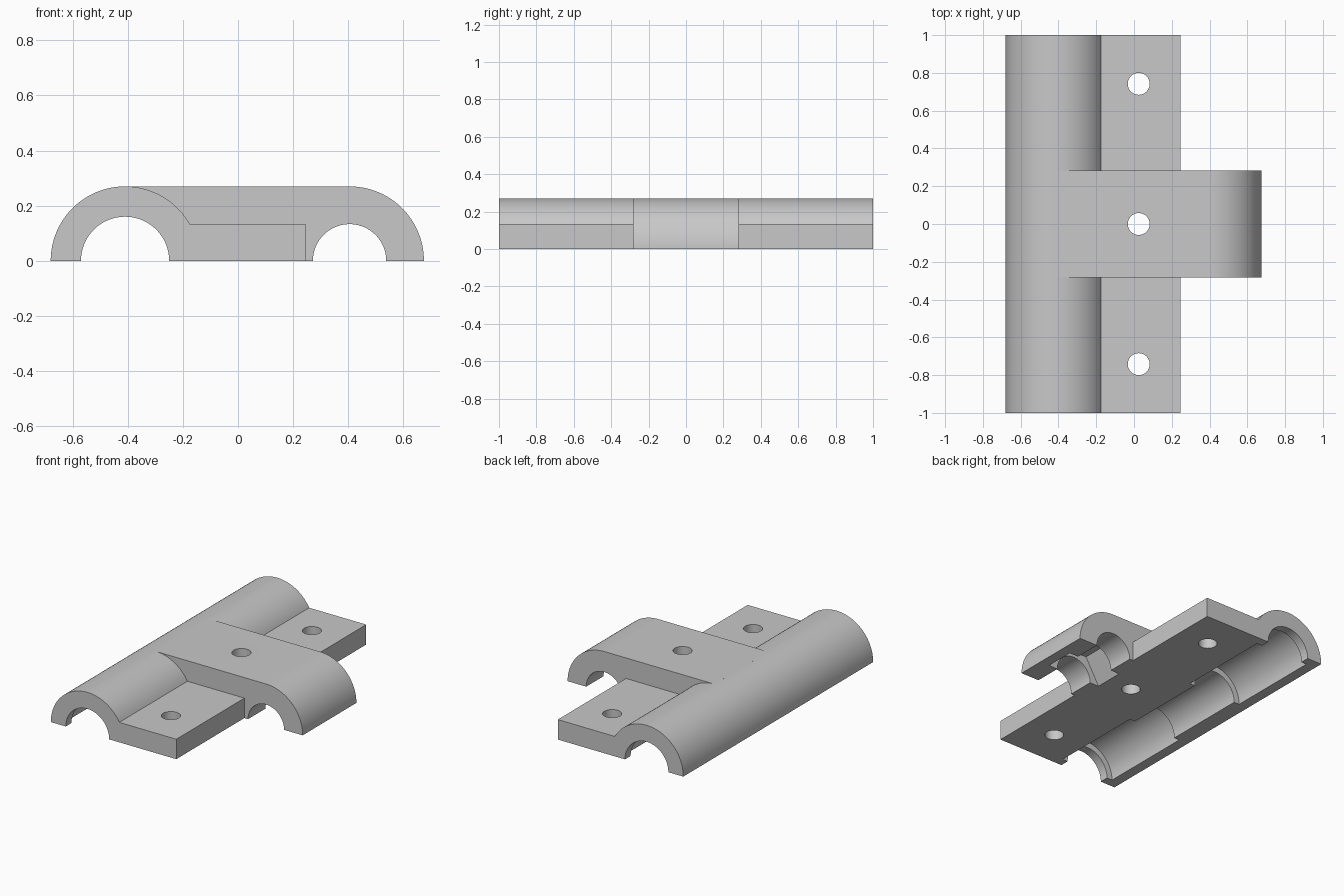
import bpy, bmesh
from math import pi, cos, sin, radians, asin

old = bpy.data.objects.get("Cube")
if old:
    bpy.data.objects.remove(old, do_unlink=True)

grey = bpy.data.materials.new("plain_grey")
grey.use_nodes = True
colour = (0.58, 0.58, 0.58, 1)
grey.diffuse_color = colour
grey.node_tree.nodes["Principled BSDF"].inputs["Base Color"].default_value = colour

# Main dimensions
ROD_X, NUT_X = -0.41, 0.405     # the two parallel bore axes
OUTER, PLATE_H, PLATE_X = 0.27, 0.133, 0.245
ARM = 0.283                     # half width of the cross arm
HOLE_X, HOLE_Y, HOLE_R = 0.025, 0.742, 0.058


def arc(cx, r, start, end, steps):
    """Points of an arc in the xz plane."""
    return [(cx + r * cos(start + (end - start) * i / steps),
             r * sin(start + (end - start) * i / steps)) for i in range(steps + 1)]


def extrude(name, profile, y0, y1):
    """Solid made by sweeping an xz profile along y."""
    bm = bmesh.new()
    face = bm.faces.new([bm.verts.new((x, y0, z)) for x, z in profile])
    result = bmesh.ops.extrude_face_region(bm, geom=[face])
    moved = [v for v in result["geom"] if isinstance(v, bmesh.types.BMVert)]
    bmesh.ops.translate(bm, vec=(0, y1 - y0, 0), verts=moved)
    bmesh.ops.recalc_face_normals(bm, faces=bm.faces)
    mesh = bpy.data.meshes.new(name)
    bm.to_mesh(mesh)
    bm.free()
    mesh.materials.append(grey)
    obj = bpy.data.objects.new(name, mesh)
    bpy.context.collection.objects.link(obj)
    return obj


def bore(name, cx, r, y0, y1, sides=96):
    """Cutter with its axis along y at the base plane."""
    return extrude(name, arc(cx, r, 0, 2 * pi, sides)[:-1], y0, y1)


def combine(target, tool, operation):
    mod = target.modifiers.new(operation.lower(), 'BOOLEAN')
    mod.operation, mod.object, mod.solver = operation, tool, 'EXACT'
    bpy.context.view_layer.objects.active = target
    bpy.ops.object.modifier_apply(modifier=mod.name)
    bpy.data.objects.remove(tool, do_unlink=True)


# Long half-round barrel with its side plate
shoulder = asin(PLATE_H / OUTER)
body = extrude("bearing_clamp",
               [(PLATE_X, 0), (PLATE_X, PLATE_H)] + arc(ROD_X, OUTER, shoulder, pi, 56),
               -1, 1)

# Cross arm ending in a quarter round
arm = extrude("cross_arm",
              [(ROD_X, 0)] + arc(NUT_X, OUTER, 0, pi / 2, 32) + [(ROD_X, OUTER)],
              -ARM, ARM)
combine(body, arm, 'UNION')

# Rod channel, with two wider bearing pockets
combine(body, bore("rod_channel", ROD_X, 0.16, -1.1, 1.1), 'DIFFERENCE')
for y0, y1 in ((-0.94, -0.29), (0.29, 0.94)):
    combine(body, bore("bearing_pocket", ROD_X, 0.2, y0, y1), 'DIFFERENCE')

# Screw channel with a hexagonal nut pocket
combine(body, bore("screw_channel", NUT_X, 0.133, -0.4, 0.4), 'DIFFERENCE')
combine(body, bore("nut_pocket", NUT_X, 0.2, -0.1, 0.1, 6), 'DIFFERENCE')

# Bolt holes
for y in (-HOLE_Y, 0, HOLE_Y):
    bpy.ops.mesh.primitive_cylinder_add(vertices=48, radius=HOLE_R, depth=1,
                                        location=(HOLE_X, y, 0.1))
    drill = bpy.context.object
    drill.data.materials.append(grey)
    combine(body, drill, 'DIFFERENCE')

# Shading
bpy.ops.object.select_all(action='DESELECT')
body.select_set(True)
bpy.context.view_layer.objects.active = body
bpy.ops.object.shade_smooth_by_angle(angle=radians(25))
